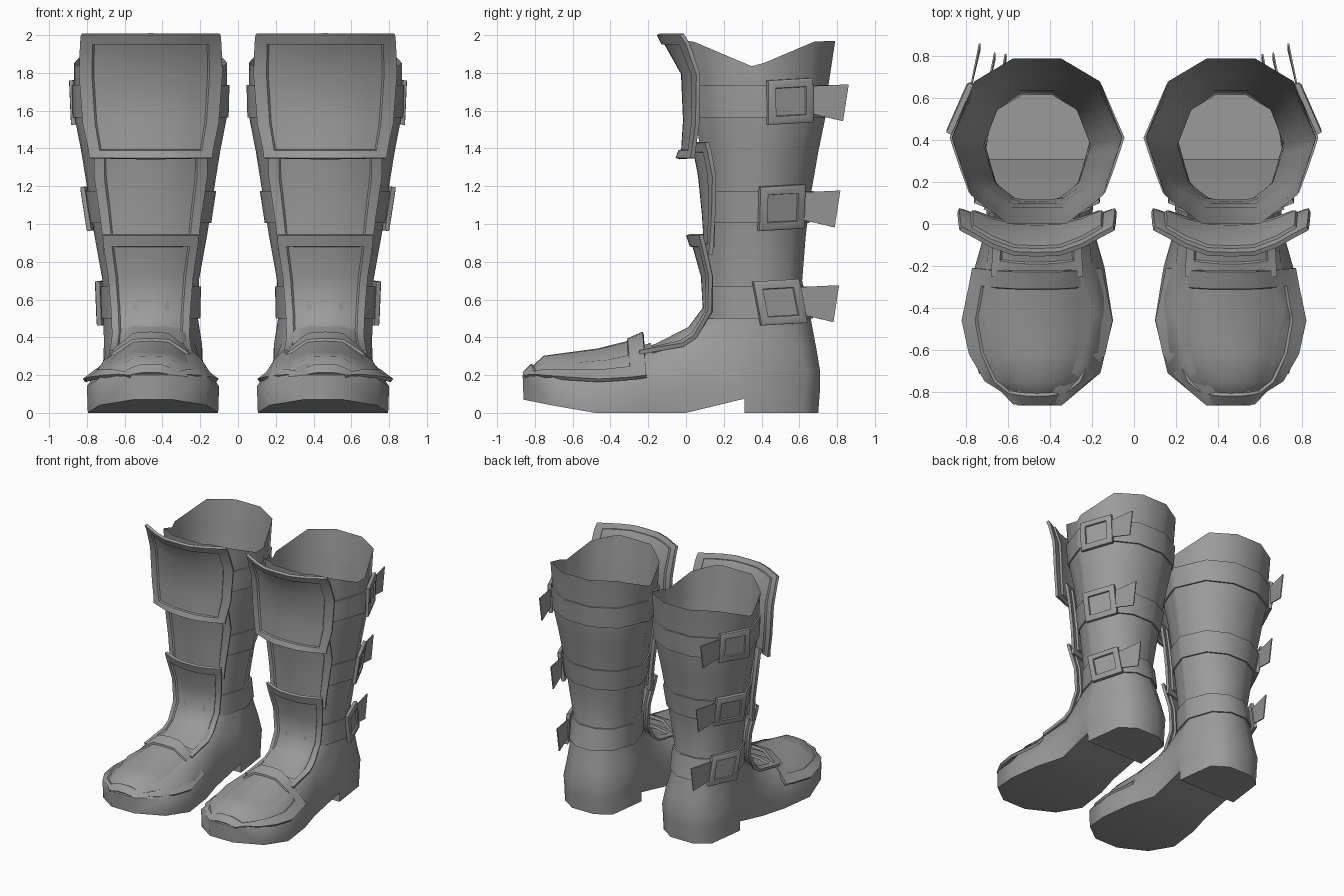
import bpy, bmesh, math
from mathutils import Vector, Matrix

cube = bpy.data.objects.get("Cube")
if cube:
    bpy.data.objects.remove(cube, do_unlink=True)

grey = bpy.data.materials.new("grey_leather")
grey.use_nodes = True
tone = (0.33, 0.33, 0.33, 1)
grey.diffuse_color = tone
for node in grey.node_tree.nodes:
    if node.type == 'BSDF_PRINCIPLED':
        node.inputs["Base Color"].default_value = tone

CENTRE = 0.462   # middle of the left boot


def finish(name, bm, angle):
    """Turn the bmesh into a shaded object, mirrored to make the right boot."""
    mesh = bpy.data.meshes.new(name)
    bm.to_mesh(mesh)
    bm.free()
    obj = bpy.data.objects.new(name, mesh)
    bpy.context.collection.objects.link(obj)
    mesh.materials.append(grey)
    bpy.ops.object.select_all(action='DESELECT')
    obj.select_set(True)
    bpy.context.view_layer.objects.active = obj
    bpy.ops.object.shade_smooth_by_angle(angle=math.radians(angle))
    obj.modifiers.new("other_boot", 'MIRROR').use_mirror_merge = False
    return obj


def full_ring(half, centre):
    """Mirror a half outline (back to front) into a closed ring."""
    right = [Vector((centre + x, y, z)) for x, y, z in half]
    left = [Vector((centre - x, y, z)) for x, y, z in reversed(half)]
    return right + left


def loft(bm, rings, closed=False):
    rows = [[bm.verts.new(p) for p in ring] for ring in rings]
    pairs = list(zip(rows, rows[1:]))
    if closed:
        pairs.append((rows[-1], rows[0]))
    for low, high in pairs:
        count = len(low)
        for i in range(count):
            j = (i + 1) % count
            bm.faces.new((low[i], low[j], high[j], high[i]))
    return rows


# Shaft: half outline in unit size, then levels of z, half width, front, back
SHAFT_HALF = [(.28, 1), (.74, .72), (1, .05), (.95, -.12), (.87, -.38),
              (.78, -.65), (.64, -.77), (.48, -.89), (.34, -1)]
LEVELS = [(.50, .25, .10, .66), (.70, .255, .11, .615), (.95, .30, .11, .635),
          (1.18, .335, .10, .665), (1.38, .367, .08, .70), (1.55, .40, .05, .735),
          (1.74, .405, .03, .755), (1.97, .405, .0, .79)]


def shaft_half(z, grow=0.0):
    for low, high in zip(LEVELS, LEVELS[1:]):
        if z <= high[0]:
            break
    t = (z - low[0]) / (high[0] - low[0])
    _, width, front, back = [a + (b - a) * t for a, b in zip(low, high)]
    middle, depth = (front + back) / 2, (back - front) / 2
    return [(u * (width + grow), middle + v * (depth + grow), z)
            for u, v in SHAFT_HALF]


# Foot outlines, from the ground up
sole = [(.10, .70, 0), (.22, .62, 0), (.26, .31, 0), (.26, .31, .075), (.25, 0, 0),
        (.31, -.21, 0), (.345, -.48, 0), (.285, -.71, .04), (.105, -.86, .07)]
welt = [(.10, .71, .13), (.22, .63, .13), (.265, .31, .16), (.265, .30, .16),
        (.25, 0, .13), (.31, -.21, .10), (.35, -.46, .14), (.29, -.71, .18),
        (.105, -.865, .20)]
vamp = [(.10, .71, .22), (.22, .64, .22), (.265, .33, .24), (.26, .25, .25),
        (.235, .02, .27), (.25, -.20, .28), (.26, -.42, .28), (.20, -.66, .26),
        (.09, -.78, .26)]
instep = [(.09, .69, .34), (.21, .61, .34), (.26, .34, .36), (.25, .28, .36),
          (.22, .10, .37), (.18, -.05, .36), (.15, -.15, .34), (.12, -.20, .33),
          (.06, -.25, .32)]

# Boot body: sole, foot, shaft and the notched opening
bm = bmesh.new()
rings = [full_ring(r, .45) for r in (sole, welt, vamp, instep)]
rings += [full_ring(shaft_half(level[0]), CENTRE) for level in LEVELS]
for p in rings[-1]:
    p.z = 1.83 + .14 * min(1, abs(p.y - .36) / .33)
rows = loft(bm, rings)
base = rows[0]
for i in range(len(sole) - 1):
    bm.faces.new((base[i], base[-1 - i], base[-2 - i], base[i + 1]))
bmesh.ops.recalc_face_normals(bm, faces=bm.faces)
finish("boot_body", bm, 50)


# Curved armour plates: rows of half width, middle y, middle z, edge y, edge z
ACROSS = [(0, 0), (.3, .03), (.6, .35), (.82, .72), (1, 1)]


def plate(name, rows):
    bm = bmesh.new()
    columns = [(-u, f) for u, f in reversed(ACROSS[1:])] + ACROSS
    grid = []
    for width, y, z, edge_y, edge_z in rows:
        grid.append([bm.verts.new((CENTRE + u * width, y + (edge_y - y) * f,
                                   z + (edge_z - z) * f)) for u, f in columns])
    panel = []
    for r in range(len(rows) - 1):
        for c in range(len(columns) - 1):
            face = bm.faces.new((grid[r][c], grid[r + 1][c],
                                 grid[r + 1][c + 1], grid[r][c + 1]))
            if 0 < r < len(rows) - 2 and 0 < c < len(columns) - 2:
                panel.append(face)
    bm.normal_update()
    # sunken panel inside a raised rim
    bmesh.ops.inset_region(bm, faces=panel, thickness=.005, depth=-.014)
    bm.normal_update()
    bmesh.ops.solidify(bm, geom=bm.faces[:], thickness=.022)
    bmesh.ops.recalc_face_normals(bm, faces=bm.faces)
    finish(name, bm, 40)


plate("knee_guard", [
    (.37, -.155, 2.0, -.03, 2.0), (.375, -.13, 1.95, .0, 1.95),
    (.38, -.04, 1.79, .055, 1.79), (.36, -.03, 1.55, .05, 1.53),
    (.33, -.04, 1.39, .03, 1.39), (.325, -.055, 1.35, .025, 1.35)])
plate("shin_guard", [
    (.30, .02, 1.43, .10, 1.43), (.30, .025, 1.38, .115, 1.38),
    (.30, .05, 1.25, .14, 1.25), (.27, .07, 1.05, .135, 1.05),
    (.25, .08, .89, .125, .89), (.25, .08, .84, .12, .84)])
plate("ankle_guard", [
    (.255, .0, .94, .07, .94), (.25, .02, .88, .085, .88),
    (.225, .065, .72, .12, .72), (.21, .075, .56, .115, .54),
    (.205, .0, .46, .04, .41), (.21, -.06, .42, -.02, .37),
    (.215, -.19, .37, -.17, .345), (.22, -.25, .35, -.25, .33)])
plate("toe_cap", [
    (.31, -.23, .43, -.21, .20), (.325, -.31, .395, -.29, .19),
    (.36, -.47, .355, -.46, .18), (.325, -.62, .335, -.62, .19),
    (.25, -.76, .315, -.75, .20), (.17, -.82, .26, -.80, .205),
    (.115, -.865, .215, -.86, .20)])


# Straps, each with a buckle and a loose end on the outer side
def side_point(z):
    half = shaft_half(z)
    a, b = Vector(half[2]), Vector(half[1])
    shift = Vector((CENTRE, 0, 0))
    return (a + b) / 2 + shift, (b - a).normalized()


for level, z in (("lower", .585), ("middle", 1.09), ("upper", 1.65)):
    bm = bmesh.new()
    low, high = z - .085, z + .085
    outline = [(low, 0), (low, .012), (high, .012), (high, 0)]
    loft(bm, [full_ring(shaft_half(h, g), CENTRE) for h, g in outline], closed=True)
    bmesh.ops.recalc_face_normals(bm, faces=bm.faces)
    finish(level + "_strap", bm, 50)

    spot, along = side_point(z)
    up = (side_point(z + .08)[0] - side_point(z - .08)[0]).normalized()
    out = along.cross(up).normalized()
    place = Matrix((along, up, out)).transposed().to_4x4()
    place.translation = spot + out * .02 + along * .015

    bm = bmesh.new()
    bmesh.ops.create_cube(bm, size=1, matrix=Matrix.Diagonal((.26, .235, .025, 1)))
    bm.normal_update()
    face = max(bm.faces, key=lambda f: f.calc_center_median().z)
    for thickness, depth in ((.015, .006), (.045, 0), (.004, -.012)):
        bmesh.ops.inset_individual(bm, faces=[face], thickness=thickness, depth=depth)
        bm.normal_update()
    turn = Matrix.Rotation(math.radians(3), 4, 'Z')
    bmesh.ops.transform(bm, matrix=place @ turn, verts=bm.verts)
    finish(level + "_buckle", bm, 30)

    bm = bmesh.new()
    start = place.translation + along * .10
    end = start + Vector((-.045, .22, 0))
    corners = [start + Vector((0, 0, -.06)), end + Vector((0, -.03, -.105)),
               end + Vector((0, 0, .09)), start + Vector((0, 0, .08))]
    bm.faces.new([bm.verts.new(p) for p in corners])
    bm.normal_update()
    bmesh.ops.solidify(bm, geom=bm.faces[:], thickness=.008)
    bmesh.ops.recalc_face_normals(bm, faces=bm.faces)
    finish(level + "_strap_end", bm, 30)
